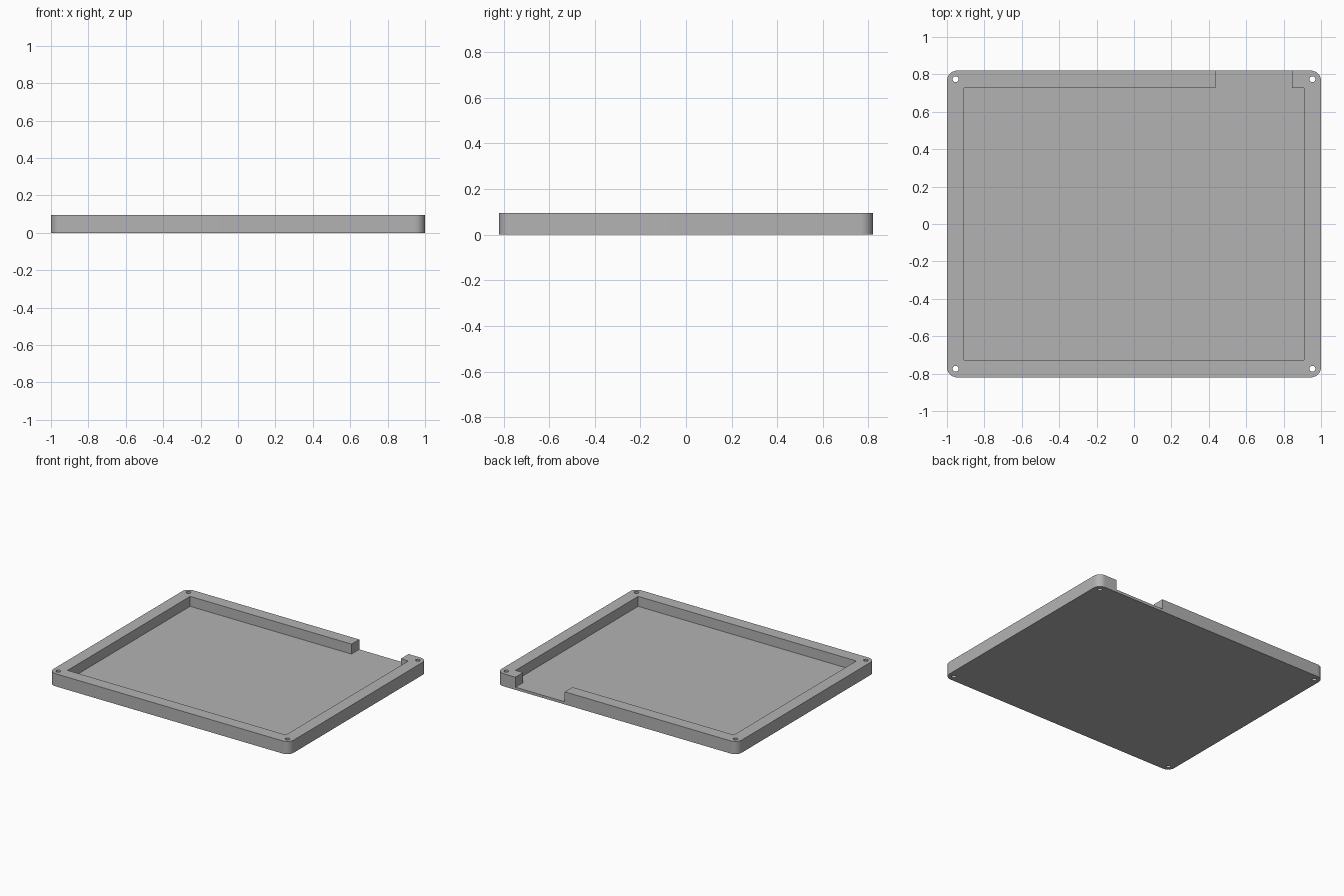
import bpy, math

if "Cube" in bpy.data.objects:
    bpy.data.objects.remove(bpy.data.objects["Cube"])

HX, HY, H = 1.0, 0.82, 0.095    # half width, half depth, height
FLOOR, WALL, RADIUS = 0.02, 0.092, 0.055

grey = bpy.data.materials.new("grey")
grey.use_nodes = True
colour = (0.45, 0.45, 0.45, 1)
grey.diffuse_color = colour
grey.node_tree.nodes["Principled BSDF"].inputs["Base Color"].default_value = colour


def box(name, x0, x1, y0, y1, z0, z1):
    bpy.ops.mesh.primitive_cube_add(size=1, location=((x0 + x1) / 2, (y0 + y1) / 2, (z0 + z1) / 2))
    ob = bpy.context.object
    ob.name = name
    ob.scale = (x1 - x0, y1 - y0, z1 - z0)
    bpy.ops.object.transform_apply(location=True, rotation=False, scale=True)
    return ob


def cut(target, cutter):
    cutter.hide_render = True
    mod = target.modifiers.new("cut", 'BOOLEAN')
    mod.operation, mod.solver, mod.object = 'DIFFERENCE', 'EXACT', cutter
    bpy.context.view_layer.objects.active = target
    bpy.ops.object.modifier_apply(modifier=mod.name)
    bpy.data.objects.remove(cutter)


# Rounded slab outline, extruded to the full height
outline = []
for i, (sx, sy) in enumerate([(1, 1), (-1, 1), (-1, -1), (1, -1)]):
    for k in range(13):
        a = math.pi / 2 * (i + k / 12)
        outline.append((sx * (HX - RADIUS) + RADIUS * math.cos(a),
                        sy * (HY - RADIUS) + RADIUS * math.sin(a)))
n = len(outline)
verts = [(x, y, z) for z in (0, H) for x, y in outline]
faces = [tuple(reversed(range(n))), tuple(range(n, 2 * n))]
faces += [(i, (i + 1) % n, n + (i + 1) % n, n + i) for i in range(n)]
mesh = bpy.data.meshes.new("tray")
mesh.from_pydata(verts, [], faces)
tray = bpy.data.objects.new("tray", mesh)
bpy.context.collection.objects.link(tray)
mesh.materials.append(grey)

# Recess inside the rim, then the gap in the back wall
cut(tray, box("recess_cutter", WALL - HX, HX - WALL, WALL - HY, HY - WALL, FLOOR, 0.2))
cut(tray, box("gap_cutter", 0.435, 0.845, 0.6, 0.9, FLOOR, 0.2))

# Screw holes through the corners
for sx in (-1, 1):
    for sy in (-1, 1):
        bpy.ops.mesh.primitive_cylinder_add(vertices=32, radius=0.016, depth=0.4,
                                            location=(sx * 0.954, sy * 0.774, H / 2))
        cut(tray, bpy.context.object)

# Smooth corners and holes, keep sharp edges
bpy.ops.object.select_all(action='DESELECT')
tray.select_set(True)
bpy.context.view_layer.objects.active = tray
bpy.ops.object.shade_smooth_by_angle(angle=math.radians(30))
